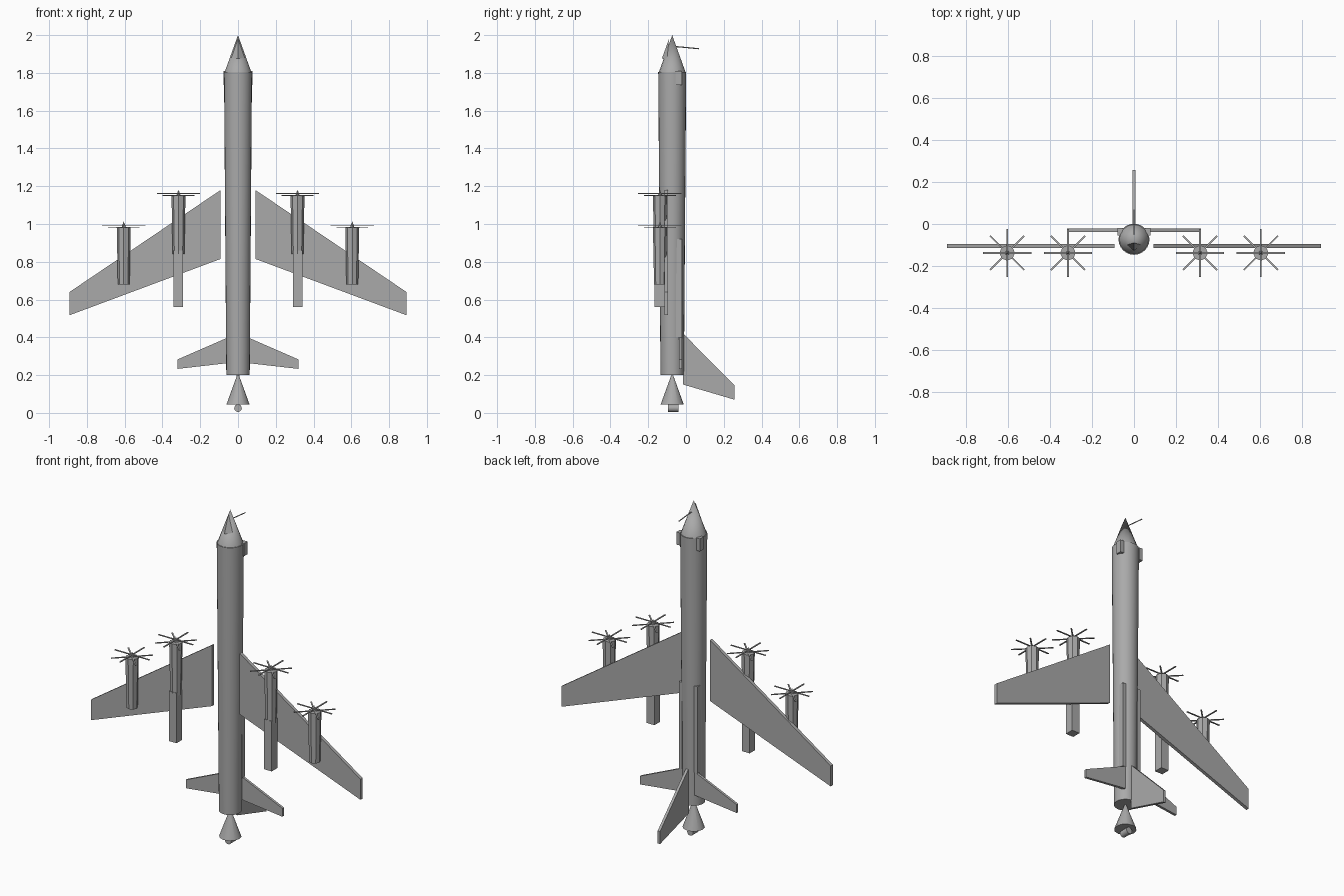
import bpy, bmesh
from math import pi, cos, sin, radians
from mathutils import Matrix, Vector

if "Cube" in bpy.data.objects:
    bpy.data.objects.remove(bpy.data.objects["Cube"])

grey = bpy.data.materials.new("airframe grey")
grey.use_nodes = True
colour = (0.4, 0.4, 0.4, 1)
grey.diffuse_color = colour
grey.node_tree.nodes["Principled BSDF"].inputs["Base Color"].default_value = colour

AXIS_Y = -0.073


def finish(bm, name, smooth=False):
    bmesh.ops.recalc_face_normals(bm, faces=bm.faces)
    mesh = bpy.data.meshes.new(name)
    bm.to_mesh(mesh)
    bm.free()
    mesh.materials.append(grey)
    ob = bpy.data.objects.new(name, mesh)
    bpy.context.collection.objects.link(ob)
    if smooth:
        bpy.ops.object.select_all(action="DESELECT")
        ob.select_set(True)
        bpy.context.view_layer.objects.active = ob
        bpy.ops.object.shade_smooth_by_angle(angle=radians(30))
    return ob


def hull(name, points):
    bm = bmesh.new()
    for p in points:
        bm.verts.new(p)
    bmesh.ops.convex_hull(bm, input=bm.verts)
    return finish(bm, name)


def box(name, x, y, z):
    return hull(name, [(a, b, c) for a in x for b in y for c in z])


def frustum(name, centre, z0, z1, r0, r1, sides, smooth=False):
    bm = bmesh.new()
    place = Matrix.Translation((*centre, (z0 + z1) / 2))
    bmesh.ops.create_cone(bm, cap_ends=True, segments=sides, radius1=r0,
                          radius2=r1, depth=z1 - z0, matrix=place)
    bmesh.ops.remove_doubles(bm, verts=bm.verts, dist=0.00001)
    return finish(bm, name, smooth)


# Fuselage with nose and tail cones
hub = (0, AXIS_Y)
frustum("fuselage", hub, 0.2, 1.805, 0.062, 0.074, 24, True)
frustum("nose_cone", hub, 1.8, 2.0, 0.072, 0, 16, True)
frustum("tail_cone", hub, 0.045, 0.205, 0.061, 0.003, 12, True)
hull("nose_window", [(-0.035, -0.1, 1.88), (0.035, -0.1, 1.88),
                     (0, -0.128, 1.875), (0, -0.09, 1.98)])

# Tail turret, a short cylinder lying front to back
bm = bmesh.new()
bmesh.ops.create_cone(bm, cap_ends=True, segments=16, radius1=0.02, radius2=0.02,
                      depth=0.055, matrix=Matrix.Translation((0, -0.067, 0.025))
                      @ Matrix.Rotation(pi / 2, 4, "X"))
finish(bm, "tail_turret", True)

# Probe on the nose
start, end = Vector((0, -0.06, 1.94)), Vector((0, 0.068, 1.928))
bm = bmesh.new()
turn = (end - start).to_track_quat("Z", "Y").to_matrix().to_4x4()
bmesh.ops.create_cone(bm, cap_ends=True, segments=6, radius1=0.003, radius2=0.003,
                      depth=(end - start).length,
                      matrix=Matrix.Translation((start + end) / 2) @ turn)
finish(bm, "nose_probe")

# Upright fin
hull("tail_fin", [(x, y, z) for x in (-0.008, 0.008) for y, z in
                  ((-0.015, 0.42), (-0.015, 0.15), (0.257, 0.07), (0.257, 0.145))])


def panel(name, side, y, outline):
    hull(name, [(side * x, b, z) for b in y for x, z in outline])


def engine(name, x, top, length):
    centre = (x, -0.138)
    frustum(name + "_nacelle", centre, top - length, top, 0.031, 0.037, 8)
    frustum(name + "_spinner", centre, top - 0.01, top + 0.032, 0.015, 0, 8)
    # Two contra-rotating propellers of four blades
    bm = bmesh.new()
    for z, phase in ((top + 0.012, 0), (top + 0.001, pi / 4)):
        for i in range(4):
            a = phase + i * pi / 2
            place = (Matrix.Translation((*centre, z)) @ Matrix.Rotation(a, 4, "Z")
                     @ Matrix.Translation((0.058, 0, 0))
                     @ Matrix.Diagonal((0.114, 0.008, 0.004, 1)))
            bmesh.ops.create_cube(bm, size=1, matrix=place)
    finish(bm, name + "_propellers")


# Mirrored parts
for label, s in (("left", 1), ("right", -1)):
    panel(label + "_wing", s, (-0.115, -0.095),
          ((0.092, 1.18), (0.092, 0.815), (0.892, 0.517), (0.892, 0.64)))
    panel(label + "_tailplane", s, (-0.037, -0.022),
          ((0.04, 0.405), (0.04, 0.265), (0.32, 0.233), (0.32, 0.283)))
    engine(label + "_inner_engine", s * 0.315, 1.15, 0.31)
    engine(label + "_outer_engine", s * 0.605, 0.982, 0.302)
    box(label + "_gear_pod", (s * 0.29, s * 0.341), (-0.168, -0.115), (0.56, 0.86))
    box(label + "_shoulder_block", (s * 0.055, s * 0.078), (-0.055, -0.02), (1.735, 1.81))
    box(label + "_side_strip", (s * 0.04, s * 0.062), (-0.053, -0.02), (0.4, 0.92))
